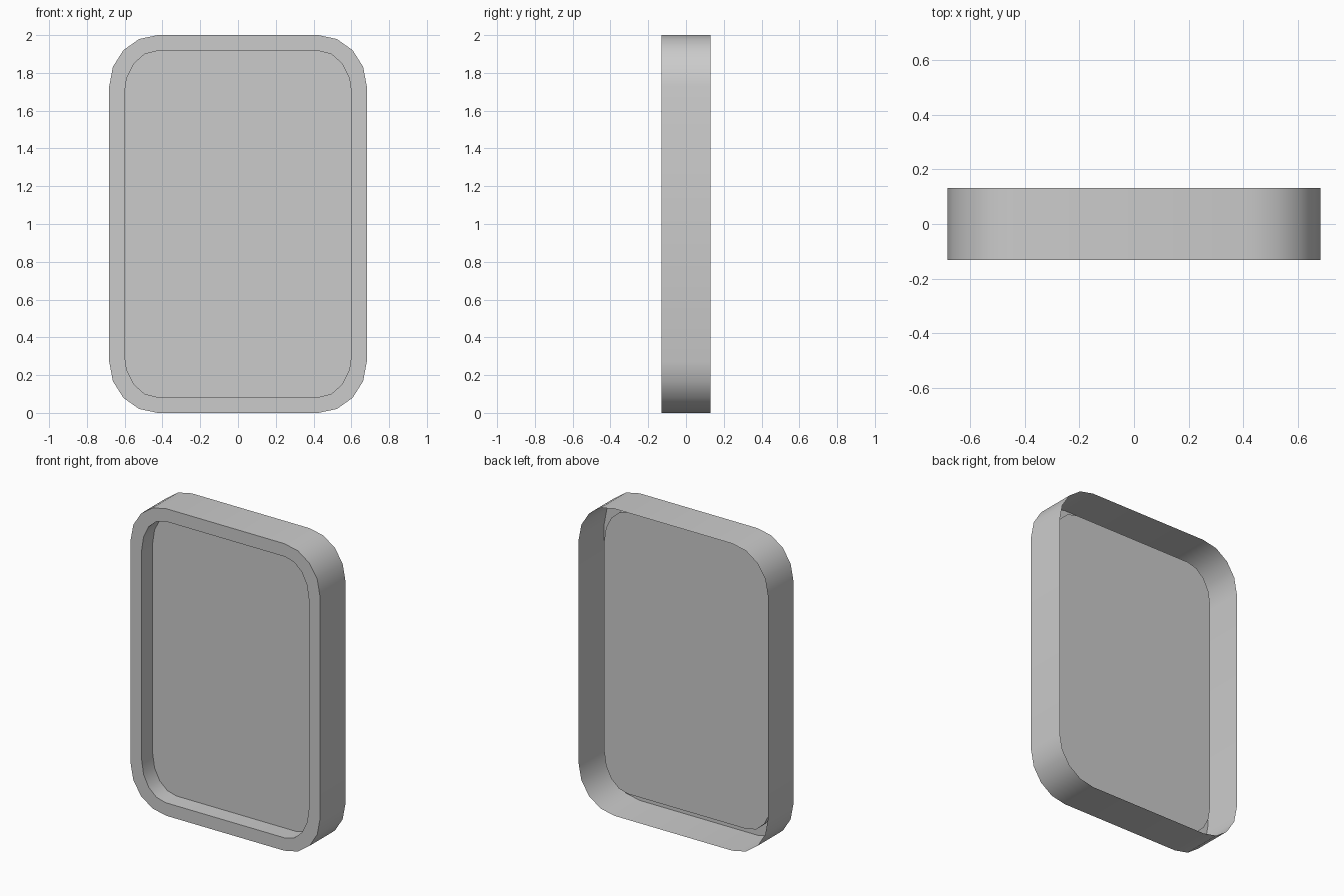
import bpy, bmesh
from math import sin, cos, pi

if "Cube" in bpy.data.objects:
    bpy.data.objects.remove(bpy.data.objects["Cube"])

FRONT, PANEL, BACK = -0.131, -0.018, 0.131


def rounded_loop(bm, half_w, half_h, rx, rz, y, segs=4):
    """Rounded rectangle of vertices in the xz plane, centred on z = 1."""
    verts = []
    for q, (sx, sz) in enumerate([(1, 1), (-1, 1), (-1, -1), (1, -1)]):
        for i in range(segs + 1):
            a = (q + i / segs) * pi / 2
            verts.append(bm.verts.new((sx * (half_w - rx) + rx * cos(a), y,
                                       1 + sz * (half_h - rz) + rz * sin(a))))
    return verts


def bridge(bm, a, b):
    n = len(a)
    for i in range(n):
        j = (i + 1) % n
        bm.faces.new((a[i], a[j], b[j], b[i]))


bm = bmesh.new()
# Outer shell wall (open at the back), front rim, recess wall
outer = (0.682, 1.0, 0.257, 0.272)
inner = (0.602, 0.916, 0.172, 0.23)
loops = [rounded_loop(bm, *outer, BACK),
         rounded_loop(bm, *outer, FRONT),
         rounded_loop(bm, *inner, FRONT),
         rounded_loop(bm, *inner, PANEL)]
for a, b in zip(loops, loops[1:]):
    bridge(bm, a, b)
# Recessed panel
bm.faces.new(loops[-1])
bm.normal_update()
# Make the recessed panel face the front
bmesh.ops.recalc_face_normals(bm, faces=bm.faces)
bm.normal_update()
bm.faces.ensure_lookup_table()
if bm.faces[-1].normal.y > 0:
    bmesh.ops.reverse_faces(bm, faces=bm.faces)

mesh = bpy.data.meshes.new("framed_panel")
bm.to_mesh(mesh)
bm.free()
obj = bpy.data.objects.new("framed_panel", mesh)
bpy.context.collection.objects.link(obj)
bpy.context.view_layer.objects.active = obj
obj.select_set(True)
bpy.ops.object.shade_smooth_by_angle(angle=pi / 5)
